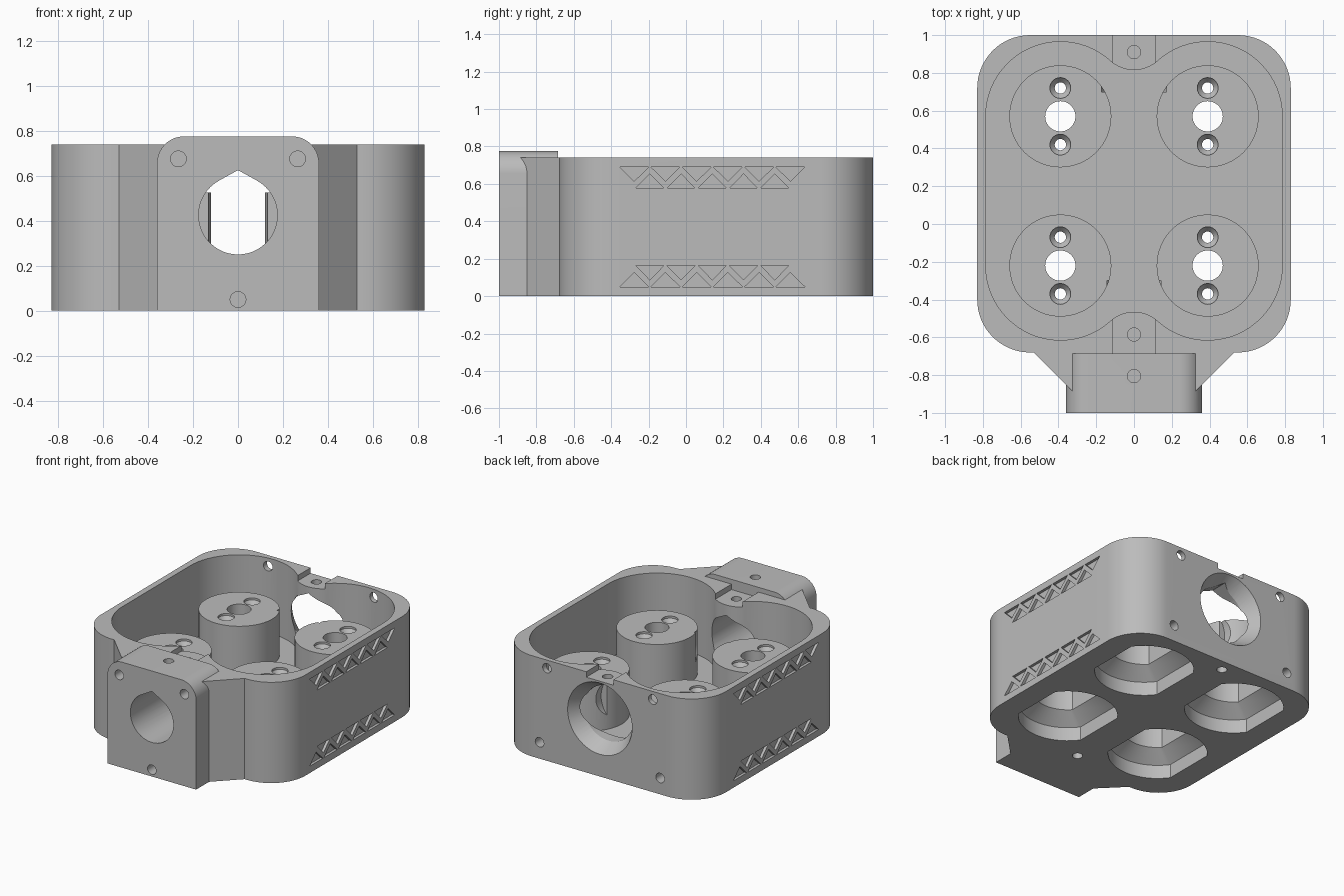
import bpy, bmesh
from math import sin, cos, pi, acos, atan2, radians

default_cube = bpy.data.objects.get("Cube")
if default_cube:
    bpy.data.objects.remove(default_cube, do_unlink=True)

grey = bpy.data.materials.new("mid_grey")
grey.use_nodes = True
COLOUR = (0.5, 0.5, 0.5, 1)
grey.diffuse_color = COLOUR
grey.node_tree.nodes["Principled BSDF"].inputs["Base Color"].default_value = COLOUR

AXES = {"x": lambda a, b, l: (l, a, b),
        "y": lambda a, b, l: (a, l, b),
        "z": lambda a, b, l: (a, b, l)}


def arc(cx, cy, r, start, end, n=16):
    return [(cx + r * cos(start + (end - start) * i / n),
             cy + r * sin(start + (end - start) * i / n)) for i in range(n + 1)]


def circle(cx, cy, r, n=48):
    return arc(cx, cy, r, 0, 2 * pi, n)[:-1]


def rect(x0, x1, y0, y1):
    return [(x0, y0), (x1, y0), (x1, y1), (x0, y1)]


def loft(bm, axis, *rings):
    """Closed solid through (outline, level) rings along one axis."""
    loops = [[bm.verts.new(AXES[axis](a, b, level)) for a, b in outline]
             for outline, level in rings]
    n = len(loops[0])
    for low, high in zip(loops, loops[1:]):
        for i in range(n):
            j = (i + 1) % n
            bm.faces.new((low[i], low[j], high[j], high[i]))
    bm.faces.new(loops[0][::-1])
    bm.faces.new(loops[-1])


def solid(name, parts):
    """Object from a list of (axis, ring, ring, ...) lofts."""
    bm = bmesh.new()
    for axis, *rings in parts:
        loft(bm, axis, *rings)
    bmesh.ops.recalc_face_normals(bm, faces=bm.faces)
    mesh = bpy.data.meshes.new(name)
    bm.to_mesh(mesh)
    bm.free()
    mesh.materials.append(grey)
    obj = bpy.data.objects.new(name, mesh)
    bpy.context.collection.objects.link(obj)
    return obj


def combine(target, operation, parts):
    tool = solid("tool", parts)
    mod = target.modifiers.new("combine", "BOOLEAN")
    mod.solver = "EXACT"
    mod.operation = operation
    mod.object = tool
    bpy.context.view_layer.objects.active = target
    bpy.ops.object.modifier_apply(modifier=mod.name)
    bpy.data.objects.remove(tool, do_unlink=True)


def mirrored(half, axis, centre=0):
    """Append the reversed mirror image of a half outline."""
    flip = (lambda p: (-p[0], p[1])) if axis == "x" else (lambda p: (p[0], 2 * centre - p[1]))
    return half + [flip(p) for p in reversed(half)]


def teardrop(r, peak, z=0.425):
    t = acos(r / peak)
    return arc(0, z, r, pi / 2 + t, 2.5 * pi - t, 40) + [(0, z + peak)]


def flat_sided(cx, cy, r, w):
    t = acos(w / r)
    return arc(cx, cy, r, t, pi - t, 20) + arc(cx, cy, r, pi + t, 2 * pi - t, 20)


HEIGHT, FLOOR, MID = 0.74, 0.19, 0.175
POST_X, POST_DY = 0.39, 0.395
posts = [(x, MID + dy) for x in (-POST_X, POST_X) for dy in (-POST_DY, POST_DY)]

# Rounded box body with the tapering shoulders in front
half = ([(0.32, -0.89), (0.53, -0.68)] + arc(0.55, -0.40, 0.28, -pi / 2, 0)
        + arc(0.55, 0.72, 0.28, 0, pi / 2))
housing = solid("housing", [("z", (mirrored(half, "x"), 0), (mirrored(half, "x"), HEIGHT))])

# Front mounting block with rounded top corners
block = mirrored([(0.36, 0)] + arc(0.24, 0.655, 0.12, 0, pi / 2), "x")
combine(housing, "UNION", [("y", (block, -1), (block, -0.685))])

# Cavity: round corners, with a smooth bulge in the middle of each end
R, BULGE = 0.395, 0.187
fillet_y = MID + POST_DY + 0.432
turn = atan2(0.432, -POST_X)
quarter = (arc(POST_X, MID + POST_DY, R, 0, turn, 24)
           + arc(0, fillet_y, BULGE, turn - pi, -pi / 2, 8)[1:-1])
back_half = quarter + [(0, fillet_y - BULGE)] + [(-x, y) for x, y in reversed(quarter)]
cavity = mirrored(back_half, "y", MID)
combine(housing, "DIFFERENCE", [("z", (cavity, FLOOR), (cavity, 1))])

# Four round posts
combine(housing, "UNION", [("z", (circle(x, y, 0.27, 64), 0.12), (circle(x, y, 0.27, 64), 0.525))
                           for x, y in posts])

# Flat-sided tapering pockets under the posts
combine(housing, "DIFFERENCE", [
    ("z", (flat_sided(x, y, 0.33, 0.27), -0.1), (flat_sided(x, y, 0.33, 0.27), 0.1),
     (flat_sided(x, y, 0.23, 0.17), 0.18), (flat_sided(x, y, 0.23, 0.17), 0.45))
    for x, y in posts])

# Post centre holes and countersunk screw holes
holes = []
for x, y in posts:
    holes.append(("z", (circle(x, y, 0.08), 0.4), (circle(x, y, 0.08), 0.6)))
    for dy in (-0.15, 0.15):
        small, large = circle(x, y + dy, 0.03, 24), circle(x, y + dy, 0.055, 24)
        holes.append(("z", (small, 0.4), (small, 0.48), (large, 0.51), (large, 0.6)))
combine(housing, "DIFFERENCE", holes)

# Shallow notches across the rim at both ends
combine(housing, "DIFFERENCE", [
    ("z", (rect(-0.11, 0.11, y0, y1), 0.7), (rect(-0.11, 0.11, y0, y1), 0.9))
    for y0, y1 in ((-0.685, -0.4), (0.75, 1.1))])

# Front teardrop bore and wider, chamfered back bore
bore, wide = teardrop(0.175, 0.2), teardrop(0.2, 0.228)
combine(housing, "DIFFERENCE", [("y", (bore, -1.1), (bore, -0.3)), ("y", (wide, 0.7), (wide, 1.1))])
combine(housing, "DIFFERENCE", [("y", (circle(0, 0.425, 0.2), 0.9), (circle(0, 0.425, 0.262), 1.0),
                                 (circle(0, 0.425, 0.262), 1.1))])

# Pin holes in the top, bottom, front and back
PIN = 0.035
pins = []


def pin(axis, a, b, start, end):
    outline = circle(a, b, PIN, 24)
    pins.append((axis, (outline, start), (outline, end)))


for y in (-0.585, 0.91):
    pin("z", 0, y, 0.66, 0.9)
    pin("z", 0, y, -0.1, 0.1)
pin("z", 0, -0.805, 0.68, 0.9)
pin("y", 0, 0.05, -1.1, -0.85)
for s in (-1, 1):
    pin("y", s * 0.265, 0.675, -1.1, -0.85)
    pin("y", s * 0.43, 0.68, 0.8, 1.1)
    pin("y", s * 0.49, 0.12, 0.88, 1.1)
combine(housing, "DIFFERENCE", pins)

# Two engraved rows of interlocking triangles on each side
triangles = []
for side in (-1, 1):
    for row in (-1, 1):
        z = lambda d: HEIGHT / 2 + row * d
        for i in range(6):
            y = -0.277 + 0.167 * i
            shapes = [[(y - 0.077, z(0.32)), (y + 0.077, z(0.32)), (y, z(0.244))]]
            if i < 5:
                y += 0.0835
                shapes.append([(y - 0.075, z(0.207)), (y + 0.075, z(0.207)), (y, z(0.283))])
            triangles += [("x", (s, side * 0.81), (s, side * 0.9)) for s in shapes]
combine(housing, "DIFFERENCE", triangles)

# Smooth curved walls, crisp edges
bpy.ops.object.select_all(action="DESELECT")
housing.select_set(True)
bpy.context.view_layer.objects.active = housing
bpy.ops.object.shade_smooth_by_angle(angle=radians(25))
